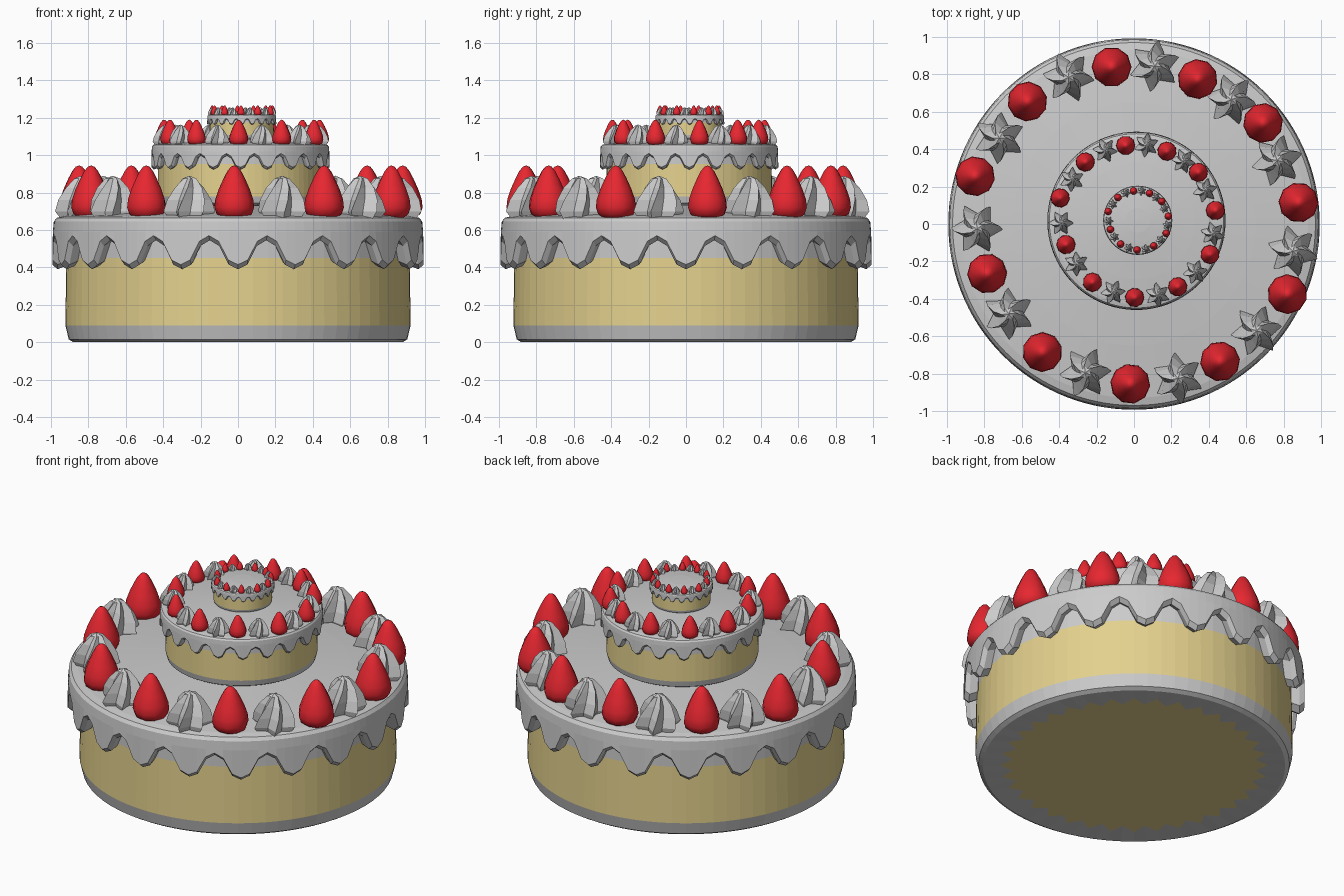
import bpy, bmesh
from math import sin, cos, pi

if "Cube" in bpy.data.objects:
    bpy.data.objects.remove(bpy.data.objects["Cube"])


def material(name, rgb):
    m = bpy.data.materials.new(name)
    m.diffuse_color = (*rgb, 1)
    m.use_nodes = True
    m.node_tree.nodes["Principled BSDF"].inputs["Base Color"].default_value = m.diffuse_color
    return m


YELLOW = material("sponge_yellow", (0.78, 0.64, 0.27))
RED = material("berry_red", (0.8, 0.02, 0.03))


def loft(name, rings, mat=None, cap_start=False, cap_end=False, smooth=False):
    """Skin closed rings of equal point count; a one-point ring is a tip."""
    bm = bmesh.new()
    vs = [[bm.verts.new(p) for p in r] for r in rings]
    for a, b in zip(vs, vs[1:]):
        n = len(a)
        for i in range(n):
            j = (i + 1) % n
            if len(b) == 1:
                bm.faces.new((a[i], a[j], b[0]))
            else:
                bm.faces.new((a[i], a[j], b[j], b[i]))
    if cap_start:
        bm.faces.new(vs[0][::-1])
    if cap_end:
        bm.faces.new(vs[-1])
    me = bpy.data.meshes.new(name)
    bm.to_mesh(me)
    bm.free()
    if mat:
        me.materials.append(mat)
    if smooth:
        me.polygons.foreach_set("use_smooth", [True] * len(me.polygons))
    return me


def ring(r, z, n):
    return [(r * cos(2 * pi * i / n), r * sin(2 * pi * i / n), z) for i in range(n)]


def zigzag(r1, r2, z, n):
    return [((r1, r2)[i % 2] * cos(2 * pi * i / n),
             (r1, r2)[i % 2] * sin(2 * pi * i / n), z) for i in range(n)]


# Cake body: yellow sponge, grey base band, grey band under the icing
N = 72
sponge = loft("sponge", [ring(0.923, 0.09, N), ring(0.918, 0.45, N)], YELLOW)
underside = loft("sponge_underside", [zigzag(0.78, 0.71, 0.006, N)], YELLOW, cap_start=True)
base_band = loft("base_band", [zigzag(0.78, 0.71, 0.006, N), ring(0.88, 0.0, N),
                               ring(0.905, 0.015, N), ring(0.923, 0.09, N)])
upper_band = loft("upper_band", [ring(0.918, 0.45, N), ring(0.918, 0.6, N)])

# Icing shell with a scalloped row of drips and a gently domed top
DRIPS = 20
EDGE = [0.39, 0.415, 0.515, 0.545, 0.515, 0.415]
M = DRIPS * len(EDGE)


def drip_ring(r, lift):
    pts = []
    for i in range(M):
        a = 2 * pi * i / M
        pts.append((r * cos(a), r * sin(a), EDGE[i % len(EDGE)] + lift))
    return pts


icing = loft("icing", [drip_ring(0.915, 0.02), drip_ring(0.965, 0.0), drip_ring(0.993, 0.025),
                       ring(0.99, 0.59, M), ring(0.985, 0.645, M), ring(0.97, 0.665, M),
                       ring(0.93, 0.675, M), ring(0.65, 0.705, M), ring(0.35, 0.73, M),
                       [(0, 0, 0.737)]])

# Strawberry
berry = loft("strawberry", [ring(r, z, 10) for r, z in
             [(0.06, 0.66), (0.095, 0.685), (0.107, 0.72), (0.102, 0.765), (0.083, 0.82),
              (0.058, 0.875), (0.037, 0.915), (0.018, 0.938)]] + [[(0, 0, 0.945)]],
             RED, cap_start=True, smooth=True)


# Whipped cream swirl: twisted six-pointed star
def star(r_out, r_in, z, twist):
    pts = []
    for i in range(12):
        a = 2 * pi * i / 12 + twist
        r = r_in if i % 2 else r_out
        pts.append((r * cos(a), r * sin(a), z))
    return pts


cream = loft("cream_swirl", [star(0.105, 0.075, 0.655, 0.0), star(0.138, 0.082, 0.70, 0.05),
                             star(0.122, 0.074, 0.76, 0.2), star(0.085, 0.052, 0.825, 0.4),
                             star(0.04, 0.024, 0.875, 0.65), [(0, 0, 0.89)]], cap_start=True)

BERRIES = [(-.12, .84), (.34, .775), (.69, .54), (.88, .115), (.82, -.375), (.46, -.735),
           (-.02, -.855), (-.49, -.685), (-.785, -.265), (-.85, .255), (-.57, .655)]
CREAMS = [(.11, .845), (.52, .665), (.765, .34), (.85, -.145), (.655, -.57), (.235, -.825),
          (-.26, -.795), (-.67, -.48), (-.84, -.025), (-.72, .46), (-.35, .785)]


def place(name, mesh, origin, s, offset=(0, 0), turn=0.0):
    ob = bpy.data.objects.new(name, mesh)
    ob.location = (origin[0] + s * offset[0], origin[1] + s * offset[1], origin[2])
    ob.scale = (s, s, s)
    ob.rotation_euler.z = turn
    bpy.context.collection.objects.link(ob)


# Three tiers: the same cake at three sizes
TIERS = [("bottom", (0, 0, 0), 1.0), ("middle", (0.013, 0.017, 0.736), 0.48),
         ("top", (0.02, 0.02, 1.09), 0.186)]
for label, origin, s in TIERS:
    for mesh in (sponge, underside, base_band, upper_band, icing):
        place(f"{label}_{mesh.name}", mesh, origin, s)
    for k, p in enumerate(BERRIES):
        place(f"{label}_strawberry_{k}", berry, origin, s, p, k * 0.4)
    for k, p in enumerate(CREAMS):
        place(f"{label}_cream_{k}", cream, origin, s, p, 0.3 - k * 2 * pi / 11)
